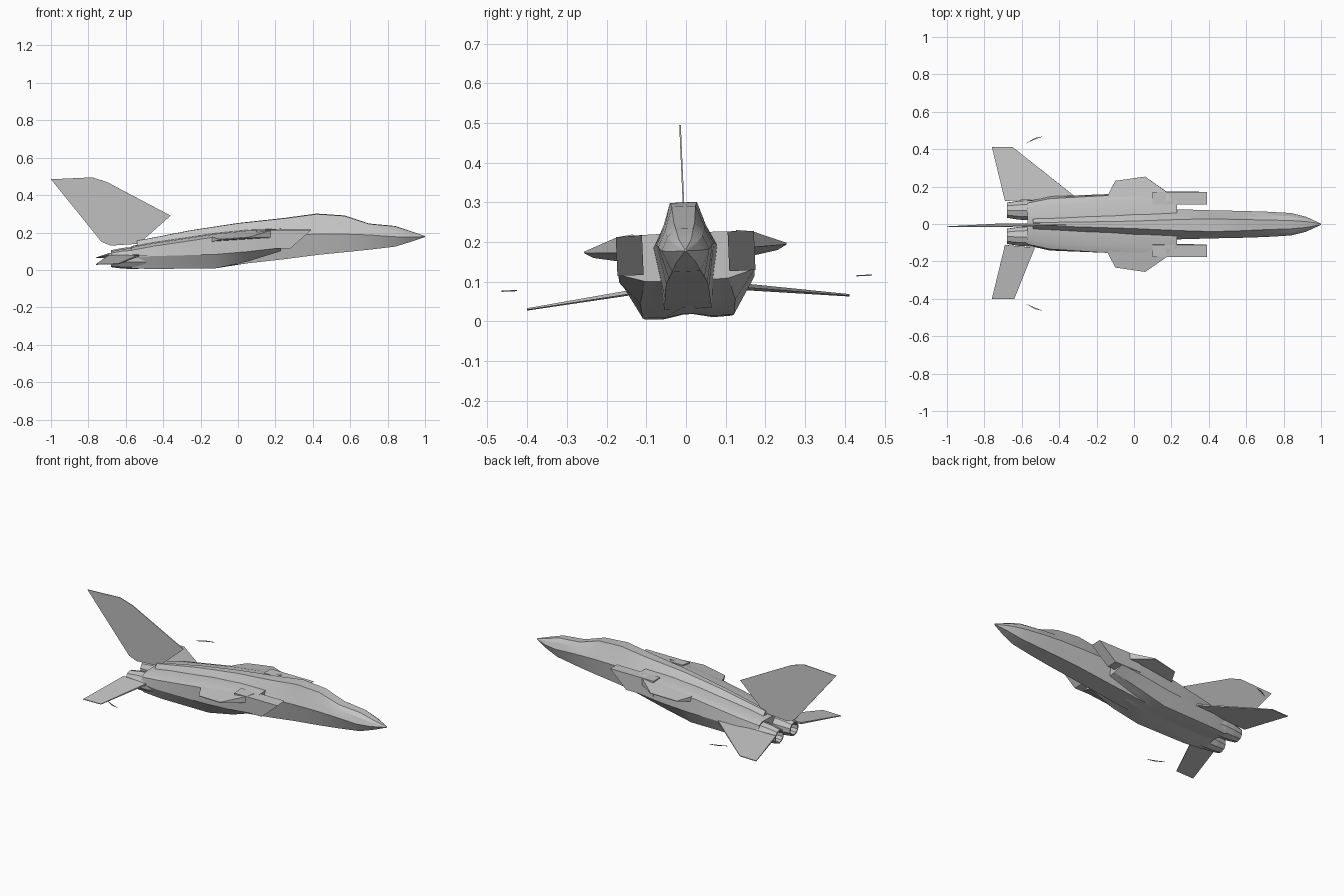
import bpy, bmesh, math
from mathutils import Matrix, Vector

cube = bpy.data.objects.get("Cube")
if cube:
    bpy.data.objects.remove(cube, do_unlink=True)

# single flat grey
grey = bpy.data.materials.new("aircraft_grey")
grey.use_nodes = True
GREY = (0.55, 0.55, 0.55, 1)
grey.diffuse_color = GREY
grey.node_tree.nodes["Principled BSDF"].inputs["Base Color"].default_value = GREY

# whole aircraft banks slightly about its long axis
PIVOT = Vector((0, 0, 0.15))
ROLL = (Matrix.Translation(PIVOT) @ Matrix.Rotation(math.radians(2.5), 4, 'X')
        @ Matrix.Translation(-PIVOT))


def finish(name, bm, smooth=False):
    bmesh.ops.recalc_face_normals(bm, faces=bm.faces)
    bmesh.ops.transform(bm, matrix=ROLL, verts=bm.verts)
    me = bpy.data.meshes.new(name)
    bm.to_mesh(me)
    bm.free()
    me.materials.append(grey)
    ob = bpy.data.objects.new(name, me)
    bpy.context.collection.objects.link(ob)
    if smooth:
        bpy.ops.object.select_all(action='DESELECT')
        ob.select_set(True)
        bpy.context.view_layer.objects.active = ob
        bpy.ops.object.shade_smooth_by_angle(angle=math.radians(25))
    return ob


def loft(name, rings, smooth=False):
    """Skin closed rings of equal size and cap both ends."""
    bm = bmesh.new()
    vr = [[bm.verts.new(p) for p in r] for r in rings]
    n = len(vr[0])
    for a, b in zip(vr, vr[1:]):
        for i in range(n):
            j = (i + 1) % n
            bm.faces.new((a[i], a[j], b[j], b[i]))
    bm.faces.new(vr[0])
    bm.faces.new(vr[-1])
    return finish(name, bm, smooth)


def ring(x, half):
    """Mirror a half section (y, z), listed from top to bottom."""
    return ([(x, y, z) for y, z in half] + [(x, -y, z) for y, z in reversed(half)])


def plate(name, upper, lower):
    return loft(name, [upper, lower])


# nose, canopy and spine: x, then (half width, z) for top, shoulder, side, bottom
core = [
    (1.00, .002, .182, .003, .180, .003, .178, .002, .176),
    (0.92, .016, .208, .030, .198, .040, .178, .024, .150),
    (0.84, .022, .234, .044, .215, .060, .180, .036, .126),
    (0.70, .026, .247, .050, .230, .068, .190, .045, .110),
    (0.57, .030, .290, .050, .240, .072, .195, .052, .097),
    (0.42, .034, .300, .052, .245, .075, .195, .055, .082),
    (0.25, .030, .277, .056, .235, .080, .190, .057, .060),
    (0.00, .020, .250, .050, .215, .080, .170, .060, .032),
    (-.25, .014, .212, .036, .185, .070, .140, .060, .025),
    (-.54, .008, .156, .022, .140, .045, .100, .045, .040),
]
loft("fuselage", [ring(s[0], list(zip(s[1::2], s[2::2]))) for s in core], True)

# wide rear body: x, deck (w, z), side (w, z), bottom (w, z), belly z
rear = [
    (0.23, .172, .220, .172, .125, .105, .105, .070),
    (0.05, .168, .213, .170, .105, .120, .050, .036),
    (-.12, .155, .195, .158, .090, .115, .013, .019),
    (-.45, .135, .145, .145, .080, .110, .010, .018),
    (-.57, .110, .122, .118, .075, .100, .012, .025),
]
loft("rear_body", [
    ring(x, [(.01, zd + .004), (wd * .75, zd + .002), (wd, zd - .012), (ws, zs),
             (wb, zb), (.062, zb - .002), (.012, zc)])
    for x, wd, zd, ws, zs, wb, zb, zc in rear], True)

# stabilator outlines: the right one is shorter at the root
tail_outline = {
    1: [(-.31, .14, .085), (-.65, .408, .049), (-.76, .408, .047), (-.69, .12, .080)],
    -1: [(-.53, .13, .082), (-.64, .405, .049), (-.76, .405, .047), (-.69, .115, .080)],
}

for s, side in ((1, "left"), (-1, "right")):
    # raked air intake
    loft(f"{side}_intake", [
        [(xt, s * .108, .222), (xt, s * .174, .220), (xb, s * .174, .122), (xb, s * .108, .122)]
        for xt, xb in ((.39, .28), (.10, .10))])

    # wedge-shaped wing glove: thick root, thin tip
    glove = [(.20, .13, .205, .020), (.18, .17, .200, .020), (.06, .255, .185, .002),
             (-.10, .232, .172, .002), (-.14, .155, .170, .014), (-.14, .12, .172, .016)]
    plate(f"{side}_wing_glove",
          [(x, s * y, z + t) for x, y, z, t in glove],
          [(x, s * y, z - t) for x, y, z, t in glove])

    # engine nacelle and nozzle with recessed exhaust
    stations = [(-.42, .052, .066), (-.56, .056, .064), (-.62, .052, .062),
                (-.68, .042, .060), (-.68, .034, .060), (-.64, .030, .060)]
    loft(f"{side}_engine_nozzle", [
        [(x, s * .070 + r * math.cos(a), z + r * math.sin(a))
         for a in (math.tau * (i + .5) / 10 for i in range(10))]
        for x, r, z in stations])

    # stabilator
    pts = tail_outline[s]
    half = (.005, .002, .002, .005)
    plate(f"{side}_stabilator",
          [(x, s * y, z + t) for (x, y, z), t in zip(pts, half)],
          [(x, s * y, z - t) for (x, y, z), t in zip(pts, half)])

    # small detached wing tip sliver
    tip = [(-.58, .428), (-.53, .450), (-.485, .467), (-.53, .458)]
    plate(f"{side}_wing_tip",
          [(x, s * y, .098) for x, y in tip], [(x, s * y, .095) for x, y in tip])

# tall swept tail fin
fin = [(-1, .485), (-.78, .495), (-.70, .470), (-.36, .290),
       (-.53, .140), (-.68, .130), (-.73, .150)]
plate("tail_fin", [(x, .002, z) for x, z in fin], [(x, -.002, z) for x, z in fin])
